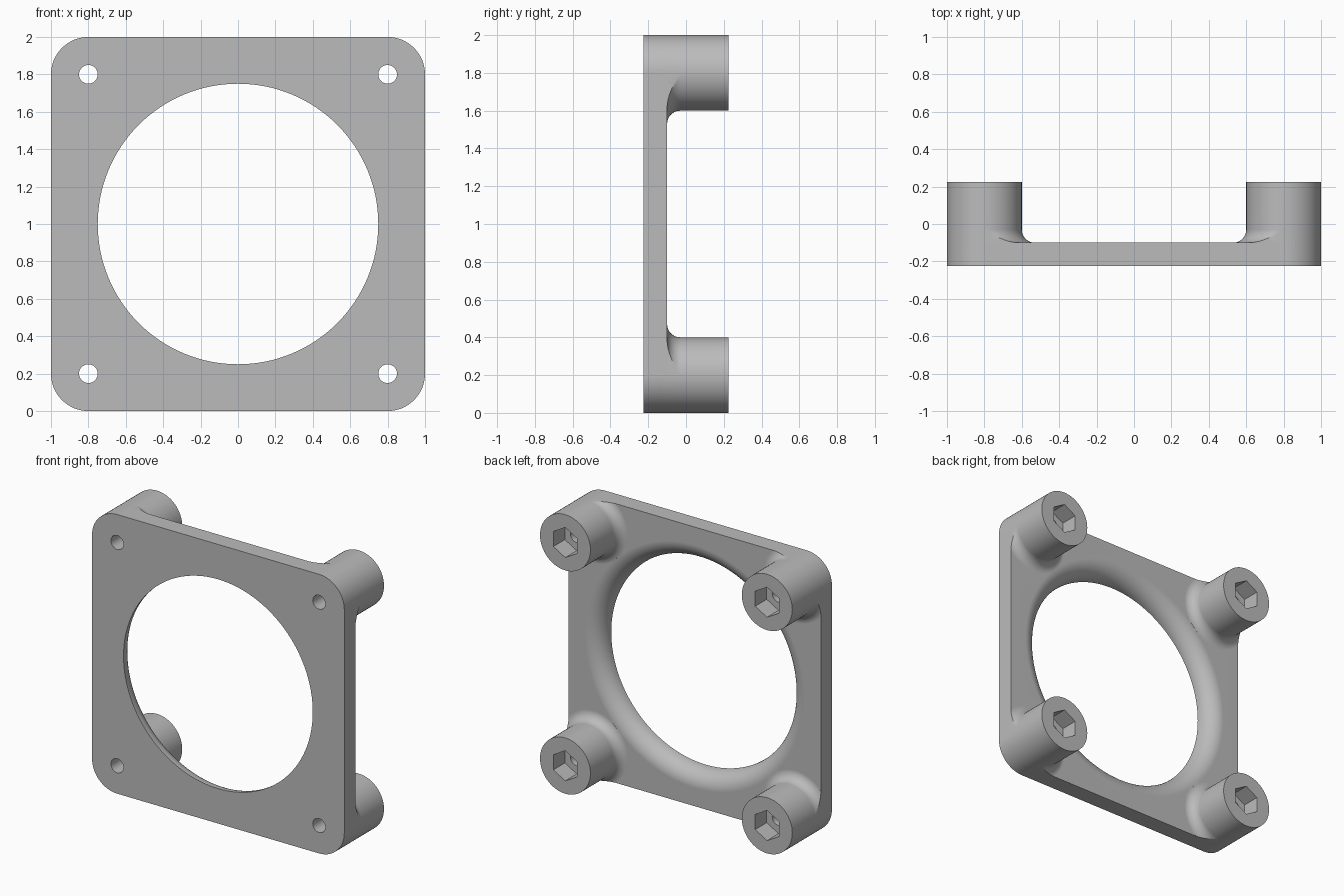
import bpy, bmesh
from math import sin, cos, pi, sqrt, inf

if "Cube" in bpy.data.objects:
    bpy.data.objects.remove(bpy.data.objects["Cube"], do_unlink=True)

FRONT, DECK, BACK = -0.225, -0.1, 0.225      # plate front, plate back, boss ends
OFFSET, BOSS_R, FILLET = 0.8, 0.2, 0.07
CORNERS = [(sx, sz) for sx in (-1, 1) for sz in (-1, 1)]

grey = bpy.data.materials.new("plain_grey")
grey.use_nodes = True
COLOUR = (0.5, 0.5, 0.5, 1)
grey.diffuse_color = COLOUR
grey.node_tree.nodes["Principled BSDF"].inputs["Base Color"].default_value = COLOUR


def solid(name, rings):
    """Closed solid skinned through rings of equal point count."""
    bm = bmesh.new()
    loops = [[bm.verts.new(p) for p in ring] for ring in rings]
    n = len(loops[0])
    for a, b in zip(loops, loops[1:]):
        for i in range(n):
            j = (i + 1) % n
            bm.faces.new((a[i], a[j], b[j], b[i]))
    bm.faces.new(loops[0][::-1])
    bm.faces.new(loops[-1])
    bmesh.ops.remove_doubles(bm, verts=bm.verts, dist=1e-5)
    bmesh.ops.recalc_face_normals(bm, faces=bm.faces)
    mesh = bpy.data.meshes.new(name)
    bm.to_mesh(mesh)
    bm.free()
    mesh.materials.append(grey)
    ob = bpy.data.objects.new(name, mesh)
    bpy.context.collection.objects.link(ob)
    return ob


def lathe(name, profile, cx=0, cz=0, segs=64, start=0):
    """Revolve (radius, y) points about an axis parallel to y."""
    angles = [start + 2 * pi * i / segs for i in range(segs)]
    return solid(name, [[(cx + r * cos(a), y, cz + r * sin(a)) for a in angles]
                        for r, y in profile])


def combine(body, tool, operation):
    mod = body.modifiers.new(operation.lower(), "BOOLEAN")
    mod.operation, mod.solver, mod.object = operation, "EXACT", tool
    bpy.context.view_layer.objects.active = body
    bpy.ops.object.modifier_apply(modifier=mod.name)
    bpy.data.objects.remove(tool, do_unlink=True)


def boss(sx, sz):
    """Corner post whose root fillet is trimmed by the plate outline."""
    arc = [pi / 2 * i / 8 for i in range(9)]
    profile = [(BOSS_R + FILLET, DECK - 0.05)]
    profile += [(BOSS_R + FILLET * (1 - sin(t)), DECK + FILLET * (1 - cos(t))) for t in arc]
    profile += [(BOSS_R, BACK)]
    rings = []
    for k, (r, y) in enumerate(profile):
        ring = []
        for i in range(64):
            u, v = cos(2 * pi * i / 64), sin(2 * pi * i / 64)
            limit = BOSS_R / max(u, v) if max(u, v) > 1e-6 else inf
            if min(u, v) > -1e-6:
                limit = BOSS_R
            rr, yy = r, y
            if r > limit:
                rr = limit
                if k:
                    gap = BOSS_R + FILLET - rr
                    yy = DECK + FILLET - sqrt(max(0, FILLET**2 - gap**2))
            ring.append((sx * (OFFSET + rr * u), yy, 1 + sz * (OFFSET + rr * v)))
        rings.append(ring)
    return solid("boss", rings)


# Rounded square plate
outline = []
for q, (sx, sz) in enumerate([(1, 1), (-1, 1), (-1, -1), (1, -1)]):
    for i in range(17):
        a = pi / 2 * (q + i / 16)
        outline.append((sx * OFFSET + BOSS_R * cos(a), 1 + sz * OFFSET + BOSS_R * sin(a)))
frame = solid("mounting_frame", [[(x, y, z) for x, z in outline] for y in (FRONT, DECK)])

# Corner bosses
for sx, sz in CORNERS:
    combine(frame, boss(sx, sz), "UNION")

# Central opening, rounded over towards the back
MOUTH = 0.12
flare = [(0.75 + MOUTH * (1 - cos(t)), DECK - MOUTH * (1 - sin(t)))
         for t in [pi / 2 * i / 12 for i in range(13)]]
combine(frame, lathe("opening", [(0.75, FRONT - 0.1)] + flare
                     + [(0.75 + MOUTH, DECK + 0.05)], 0, 1, 128), "DIFFERENCE")

# Bolt holes and hexagonal nut pockets
for sx, sz in CORNERS:
    x, z = sx * OFFSET, 1 + sz * OFFSET
    combine(frame, lathe("bolt_hole", [(0.05, -0.4), (0.05, 0.4)], x, z, 32), "DIFFERENCE")
    combine(frame, lathe("nut_pocket", [(0.108, BACK - 0.13), (0.108, 0.4)],
                         x, z, 6, pi / 2), "DIFFERENCE")

# Smooth curved faces, crisp edges
bpy.ops.object.select_all(action="DESELECT")
frame.select_set(True)
bpy.context.view_layer.objects.active = frame
bpy.ops.object.shade_smooth_by_angle(angle=pi / 6)
weighted = frame.modifiers.new("clean_normals", "WEIGHTED_NORMAL")
weighted.keep_sharp = True
